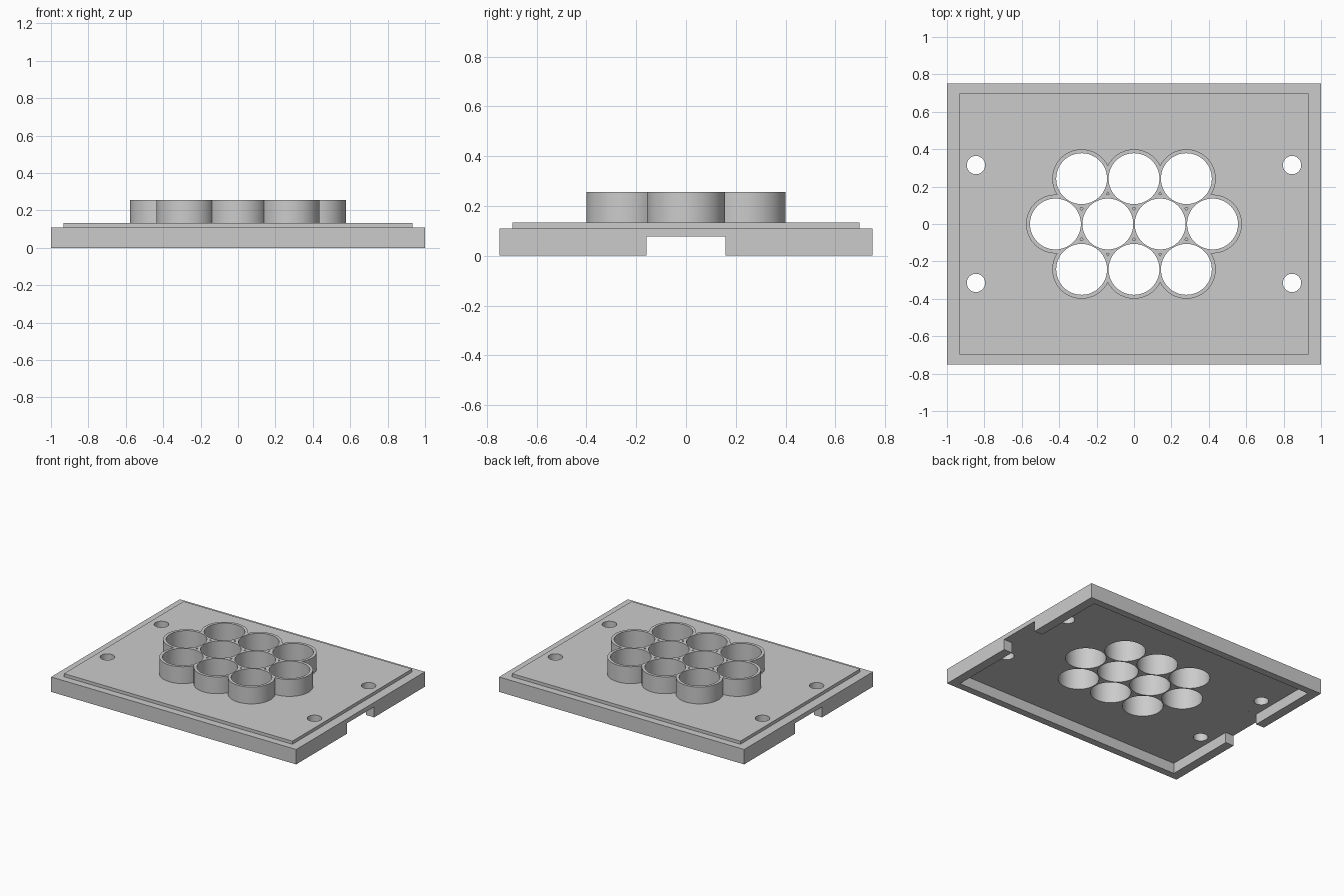
import bpy
import math

cube = bpy.data.objects.get("Cube")
if cube:
    bpy.data.objects.remove(cube, do_unlink=True)

# Main dimensions
TRAY_TOP, PLATE_TOP, HOLDER_TOP, CEILING = 0.11, 0.133, 0.257, 0.077
INNER_X, INNER_Y = 0.932, 0.697
PITCH = 0.28
ROW = PITCH * math.sqrt(3) / 2

grey = bpy.data.materials.new("light_grey")
grey.use_nodes = True
COLOUR = (0.6, 0.6, 0.6, 1)
grey.diffuse_color = COLOUR
grey.node_tree.nodes["Principled BSDF"].inputs["Base Color"].default_value = COLOUR


def box(name, hx, hy, z0, z1):
    bpy.ops.mesh.primitive_cube_add(size=2, location=(0, 0, (z0 + z1) / 2))
    ob = bpy.context.object
    ob.name = name
    ob.scale = (hx, hy, (z1 - z0) / 2)
    bpy.ops.object.transform_apply(location=True, scale=True)
    return ob


def cylinder(name, x, y, r, z0, z1, sides=64):
    bpy.ops.mesh.primitive_cylinder_add(vertices=sides, radius=r, depth=z1 - z0,
                                        location=(x, y, (z0 + z1) / 2))
    ob = bpy.context.object
    ob.name = name
    bpy.ops.object.transform_apply(location=True)
    return ob


def combine(body, tool, operation):
    tool.hide_render = True
    mod = body.modifiers.new(tool.name, 'BOOLEAN')
    mod.operation = operation
    mod.solver = 'EXACT'
    mod.object = tool
    bpy.context.view_layer.objects.active = body
    bpy.ops.object.modifier_apply(modifier=mod.name)
    bpy.data.objects.remove(tool, do_unlink=True)


# Honeycomb cell positions: rows of three, four and three
cells = [((i - (n - 1) / 2) * PITCH, y)
         for n, y in ((3, -ROW), (4, 0), (3, ROW)) for i in range(n)]
screws = [(sx * 0.845, sy * 0.315) for sx in (-1, 1) for sy in (-1, 1)]

# Tray with a stepped top plate and the merged cell sleeves
tray = box("cell_holder_tray", 1, 0.75, 0, TRAY_TOP)
combine(tray, box("raised_plate", INNER_X, INNER_Y, 0.09, PLATE_TOP), 'UNION')
for x, y in cells:
    combine(tray, cylinder("sleeve", x, y, 0.157, 0.10, HOLDER_TOP), 'UNION')

# Hollow underside and the slot through both end walls
combine(tray, box("cavity", INNER_X, INNER_Y, -0.1, CEILING), 'DIFFERENCE')
combine(tray, box("end_slot", 1.2, 0.158, -0.2, CEILING), 'DIFFERENCE')

# Cell bores and screw holes
for x, y in cells:
    combine(tray, cylinder("bore", x, y, 0.136, -0.1, 0.4), 'DIFFERENCE')
for x, y in screws:
    combine(tray, cylinder("screw_hole", x, y, 0.049, -0.1, 0.4, 48), 'DIFFERENCE')

tray.data.materials.clear()
tray.data.materials.append(grey)
for p in tray.data.polygons:
    p.material_index = 0

# Smooth bores, crisp edges
bpy.ops.object.select_all(action='DESELECT')
tray.select_set(True)
bpy.context.view_layer.objects.active = tray
bpy.ops.object.shade_smooth_by_angle(angle=math.radians(30))
